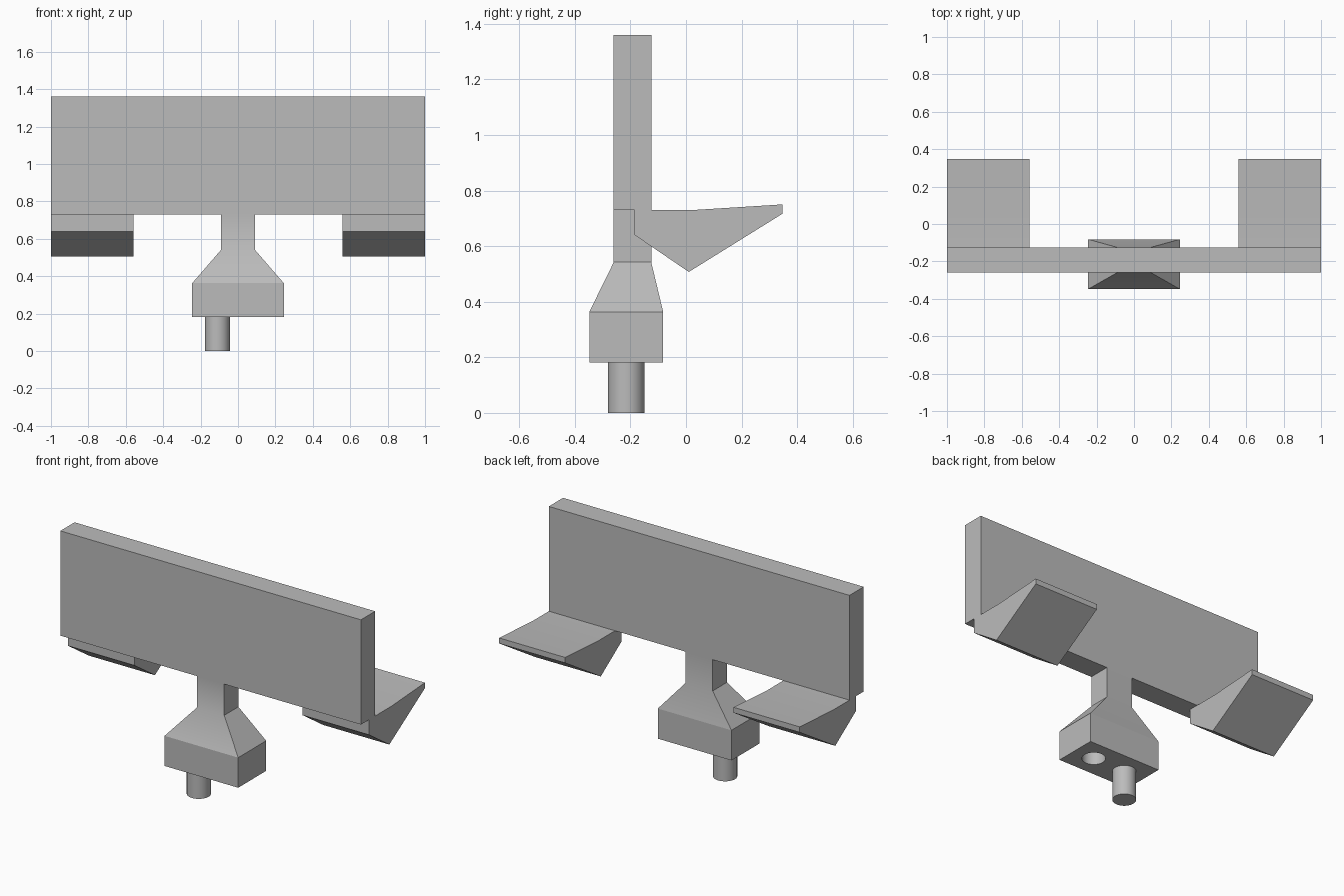
import bpy, bmesh, math

if "Cube" in bpy.data.objects:
    bpy.data.objects.remove(bpy.data.objects["Cube"], do_unlink=True)

grey = bpy.data.materials.new("plain_grey")
grey.use_nodes = True
colour = (0.5, 0.5, 0.5, 1)
grey.diffuse_color = colour
grey.node_tree.nodes["Principled BSDF"].inputs["Base Color"].default_value = colour


def loft(name, rings, smooth=False):
    """Skin a stack of matching point rings and cap both ends."""
    bm = bmesh.new()
    loops = [[bm.verts.new(p) for p in ring] for ring in rings]
    for a, b in zip(loops, loops[1:]):
        for i in range(len(a)):
            j = (i + 1) % len(a)
            bm.faces.new((a[i], a[j], b[j], b[i]))
    bm.faces.new(loops[0])
    bm.faces.new(loops[-1])
    bmesh.ops.recalc_face_normals(bm, faces=bm.faces)
    mesh = bpy.data.meshes.new(name)
    bm.to_mesh(mesh)
    bm.free()
    mesh.materials.append(grey)
    obj = bpy.data.objects.new(name, mesh)
    bpy.context.collection.objects.link(obj)
    if smooth:
        smooth_shade(obj)
    return obj


def smooth_shade(obj):
    bpy.ops.object.select_all(action="DESELECT")
    obj.select_set(True)
    bpy.context.view_layer.objects.active = obj
    bpy.ops.object.shade_smooth_by_angle(angle=math.radians(30))


def rect(half_x, y0, y1, z):
    return [(-half_x, y0, z), (half_x, y0, z), (half_x, y1, z), (-half_x, y1, z)]


def circle(x, y, z, radius=0.066, sides=32):
    angles = [math.tau * i / sides for i in range(sides)]
    return [(x + radius * math.cos(a), y + radius * math.sin(a), z) for a in angles]


# Upright panel
loft("back_panel", [rect(1, -0.26, -0.125, z) for z in (0.73, 1.36)])

# Neck flaring down to the connector block
loft("neck", [rect(0.245, -0.348, -0.082, 0.363),
              rect(0.09, -0.26, -0.125, 0.542),
              rect(0.09, -0.26, -0.125, 0.73)], smooth=True)
block = loft("connector_block", [rect(0.245, -0.348, -0.082, z) for z in (0.182, 0.363)])

# Peg and matching socket on the underside
loft("peg", [circle(-0.11, -0.215, z) for z in (0, 0.182)], smooth=True)
cutter = loft("socket_cutter", [circle(0.11, -0.215, z) for z in (0.1, 0.36)])
cutter.hide_render = True
cut = block.modifiers.new("socket", "BOOLEAN")
cut.object = cutter
cut.solver = "EXACT"
bpy.context.view_layer.objects.active = block
bpy.ops.object.modifier_apply(modifier=cut.name)
bpy.data.objects.remove(cutter, do_unlink=True)
smooth_shade(block)

# Wedge-shaped brackets behind the panel's lower corners
profile = [(-0.185, 0.73), (-0.185, 0.64), (0.01, 0.507), (0.348, 0.717),
           (0.348, 0.75), (0.03, 0.73)]
for side, name in ((1, "left_bracket"), (-1, "right_bracket")):
    loft(name, [[(side * x, y, z) for y, z in profile] for x in (0.56, 1)], smooth=True)
